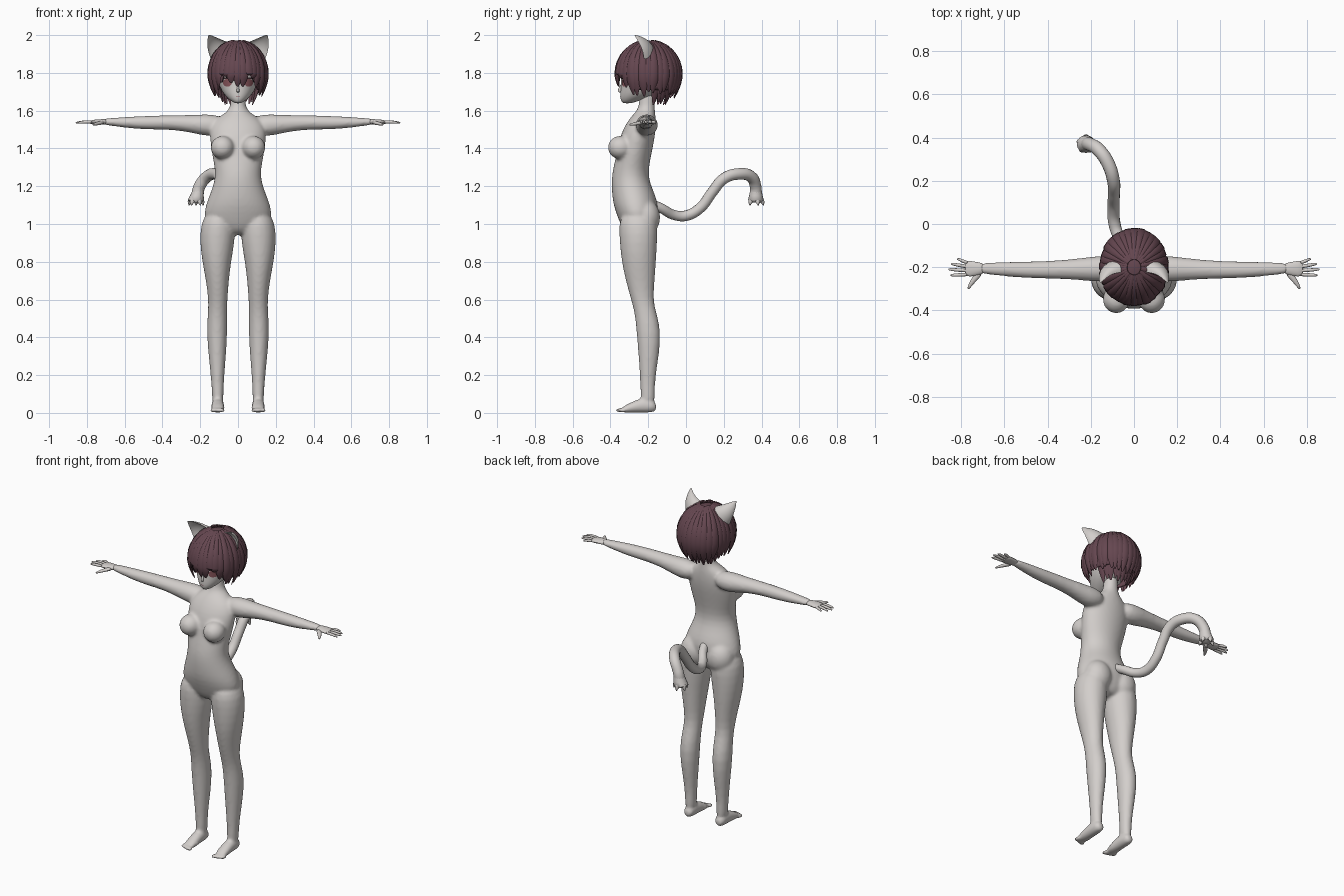
import bpy, bmesh, math, random
from mathutils import Vector, Matrix

random.seed(4)
if "Cube" in bpy.data.objects:
    bpy.data.objects.remove(bpy.data.objects["Cube"])
X, Y, Z = Vector((1, 0, 0)), Vector((0, 1, 0)), Vector((0, 0, 1))


def material(name, rgb):
    m = bpy.data.materials.new(name)
    m.use_nodes = True
    m.diffuse_color = (*rgb, 1)
    m.node_tree.nodes["Principled BSDF"].inputs["Base Color"].default_value = (*rgb, 1)
    return m


skin = material("pale skin", (0.65, 0.62, 0.60))
plum = material("plum hair", (0.13, 0.062, 0.08))
rose = material("rose iris", (0.27, 0.10, 0.115))
dark = material("dark lash", (0.05, 0.025, 0.03))


def skin_rings(bm, rings):
    """Bridge rings of points into a closed tube."""
    vs = [[bm.verts.new(p) for p in ring] for ring in rings]
    n = len(vs[0])
    for a, b in zip(vs, vs[1:]):
        for i in range(n):
            bm.faces.new((a[i], a[(i + 1) % n], b[(i + 1) % n], b[i]))
    bm.faces.new(vs[0][::-1])
    bm.faces.new(vs[-1])


def loft(bm, rings, u, v, n=20):
    """Ellipse rings (x, y, z, radius along u, radius along v)."""
    out = []
    for x, y, z, a, b in rings:
        c = Vector((x, y, z))
        angles = [math.tau * i / n for i in range(n)]
        out.append([c + u * a * math.cos(t) + v * b * math.sin(t) for t in angles])
    skin_rings(bm, out)


def blob(bm, centre, size):
    mat = Matrix.Translation(centre) @ Matrix.Diagonal((*size, 1))
    bmesh.ops.create_uvsphere(bm, u_segments=20, v_segments=12, radius=1, matrix=mat)


def finish(bm, name, mat, angle=60, subsurf=0):
    bmesh.ops.recalc_face_normals(bm, faces=bm.faces[:])
    me = bpy.data.meshes.new(name)
    bm.to_mesh(me)
    bm.free()
    me.materials.append(mat)
    ob = bpy.data.objects.new(name, me)
    bpy.context.collection.objects.link(ob)
    activate(ob)
    bpy.ops.object.shade_smooth_by_angle(angle=math.radians(angle))
    if subsurf:
        ob.modifiers.new("Subdivision", 'SUBSURF').levels = subsurf
        ob.modifiers[-1].render_levels = subsurf
    return ob


def activate(ob):
    bpy.ops.object.select_all(action='DESELECT')
    ob.select_set(True)
    bpy.context.view_layer.objects.active = ob


def mirror(ob):
    ob.modifiers.new("Mirror", 'MIRROR').use_mirror_merge = False


# Body: torso and neck (height, half width, front, back)
bm = bmesh.new()
torso = [(.94, .05, -.30, -.20), (.97, .13, -.335, -.17), (1.03, .186, -.36, -.155),
         (1.1, .172, -.385, -.145), (1.16, .148, -.392, -.165), (1.22, .126, -.395, -.192),
         (1.28, .119, -.39, -.20), (1.36, .137, -.37, -.185), (1.44, .148, -.355, -.168),
         (1.5, .15, -.335, -.16), (1.55, .125, -.305, -.16), (1.58, .08, -.28, -.162),
         (1.605, .045, -.255, -.165), (1.65, .039, -.247, -.165), (1.72, .039, -.247, -.16)]
loft(bm, [(0, (f + b) / 2, z, w, (b - f) / 2) for z, w, f, b in torso], X, Y, 28)

# Legs (height, inner, outer, front, back)
leg = [(1.06, .03, .17, -.34, -.17), (1.0, .012, .199, -.357, -.148), (.9, .017, .203, -.352, -.152),
       (.8, .036, .19, -.342, -.158), (.7, .048, .17, -.32, -.165), (.6, .056, .157, -.292, -.174),
       (.53, .057, .16, -.272, -.156), (.43, .056, .167, -.262, -.13), (.3, .063, .156, -.252, -.143),
       (.18, .074, .143, -.243, -.163), (.1, .076, .138, -.242, -.164), (.04, .078, .136, -.24, -.165)]
foot = [(-.155, .03, .02, .02), (-.18, .038, .034, .038), (-.24, .041, .034, .041),
        (-.29, .028, .036, .028), (-.34, .017, .038, .017)]
arm = [(.07, -.205, 1.525, .05, .045), (.15, -.208, 1.522, .062, .06), (.2, -.208, 1.526, .057, .054),
       (.3, -.21, 1.535, .046, .041), (.4, -.212, 1.538, .041, .038), (.5, -.212, 1.536, .039, .036),
       (.6, -.209, 1.538, .034, .029), (.68, -.206, 1.541, .027, .02), (.72, -.206, 1.541, .026, .016)]
for s in (-1, 1):
    loft(bm, [(s * (i + o) / 2, (f + b) / 2, z, (o - i) / 2, (b - f) / 2) for z, i, o, f, b in leg], X, Y)
    loft(bm, [(s * .107, y, z, a, b) for y, z, a, b in foot], X, Z)
    loft(bm, [(s * x, y, z, a, b) for x, y, z, a, b in arm], Y, Z)
    for k in range(5):
        blob(bm, (s * (.079 + .015 * k), -.355 + .005 * k, .014), (.009, .022, .013))
    blob(bm, (s * .082, -.348, 1.405), (.064, .067, .062))
    blob(bm, (s * .088, -.215, 1.035), (.085, .08, .095))
body = finish(bm, "body", skin, subsurf=1)
rm = body.modifiers.new("Remesh", 'REMESH')
rm.mode, rm.voxel_size, rm.use_smooth_shade = 'VOXEL', .009, True
sm = body.modifiers.new("Smooth", 'SMOOTH')
sm.factor, sm.iterations = .5, 7
activate(body)
bpy.ops.object.convert(target='MESH')
body = bpy.context.object
if not body.data.materials:
    body.data.materials.append(skin)

# Hands: palm, four fingers and thumb
bm = bmesh.new()
loft(bm, [(.69, -.206, 1.541, .024, .015), (.72, -.207, 1.541, .031, .015),
          (.76, -.207, 1.54, .039, .013), (.785, -.206, 1.538, .036, .01)], Y, Z, 12)
tips = [(.82, -.163), (.848, -.185), (.86, -.21), (.85, -.237)]
for k, (x, y) in enumerate(tips):
    y0 = -.18 - .018 * k
    loft(bm, [(.765, y0, 1.54, .0095, .0095), ((x + .77) / 2, (y + y0) / 2, 1.541, .009, .009),
              (x - .01, y, 1.537, .0075, .007), (x, y, 1.535, .003, .003)], Y, Z, 8)
loft(bm, [(.71, -.222, 1.538, .018, .012), (.74, -.255, 1.533, .014, .011),
          (.76, -.285, 1.528, .01, .008), (.769, -.302, 1.525, .004, .004)], (X + Y).normalized(), Z, 8)
mirror(finish(bm, "hands", skin, subsurf=1))

# Head (height, half width, front, back) and nose
bm = bmesh.new()
head_rings = [(1.638, .016, -.335, -.29), (1.655, .042, -.346, -.24), (1.68, .07, -.349, -.17),
              (1.71, .09, -.347, -.12), (1.75, .106, -.343, -.09), (1.8, .118, -.35, -.07),
              (1.86, .118, -.345, -.07), (1.92, .085, -.30, -.11), (1.945, .03, -.24, -.17)]
loft(bm, [(0, (f + b) / 2, z, w, (b - f) / 2) for z, w, f, b in head_rings], X, Y, 24)
loft(bm, [(0, -.341, 1.745, .005, .004), (0, -.35, 1.715, .007, .009),
          (0, -.353, 1.703, .009, .012), (0, -.345, 1.694, .006, .005)], X, Y, 8)
head = finish(bm, "head", skin, subsurf=1)


# Eyes and lashes: thin plates laid on the face
def face_plate(name, mat, x, z, w, h, offset):
    bm = bmesh.new()
    bmesh.ops.create_grid(bm, x_segments=8, y_segments=8, size=1)
    for v in bm.verts:
        p, q = v.co.x, v.co.y
        v.co = (x + w * p * math.sqrt(1 - q * q / 2), -.5, z + h * q * math.sqrt(1 - p * p / 2))
    ob = finish(bm, name, mat)
    sw = ob.modifiers.new("Wrap", 'SHRINKWRAP')
    sw.target, sw.wrap_method, sw.offset = head, 'PROJECT', offset
    sw.use_project_y, sw.use_positive_direction, sw.use_negative_direction = True, True, False
    mirror(ob)


face_plate("irises", rose, .056, 1.748, .023, .021, .003)
face_plate("lashes", dark, .057, 1.771, .029, .004, .004)
face_plate("mouth", rose, 0, 1.673, .012, .0015, .002)


# Hair: point on the hairstyle at angle a from the front, t from crown to tip
def hair_point(a, t, zend, k=1.0):
    if t < .6:
        phi = t / .6 * math.pi / 2
        r, z = math.sin(phi), 1.8 + .172 * k * math.cos(phi)
    else:
        z = 1.8 + (zend - 1.8) * (t - .6) / .4
        r = 1 - .16 * ((1.8 - z) / .12) ** 2
    return Vector((.15 * k * r * math.sin(a), -.2 - .17 * k * r * math.cos(a), z))


def hem(a):
    """Tip height of the hair around the head."""
    d = abs(math.degrees(math.remainder(a, math.tau)))
    for limit, z in ((12, 1.735), (34, 1.778), (48, 1.73), (85, 1.672), (130, 1.69)):
        if d < limit:
            return z
    return 1.675


def lock(bm, a, zend, width, k=1.0, steps=12):
    rings = []
    side = Vector((math.cos(a), math.sin(a), 0))
    twist = random.uniform(-.07, .07)
    for i in range(steps + 1):
        t = .08 + .92 * i / steps
        p = hair_point(a + twist * t * t, t, zend, k)
        out = Vector((p.x, p.y + .2, (p.z - 1.8) if p.z > 1.8 else 0)).normalized()
        w = width * min(1, .15 + 1.5 * t) * min(1, (1.02 - t) / .3) ** .7
        th = .012 * w / width
        rings.append([p + side * w * math.cos(q) + out * th * math.sin(q)
                      for q in (math.tau * j / 6 for j in range(6))])
    skin_rings(bm, rings)


bm = bmesh.new()
N, M = 48, 12
cap = [[bm.verts.new(hair_point(math.tau * i / N, .01 + .99 * j / M, max(1.69, hem(math.tau * i / N)) + .02, .95))
        for i in range(N)] for j in range(M + 1)]
for a, b in zip(cap, cap[1:]):
    for i in range(N):
        bm.faces.new((a[i], a[(i + 1) % N], b[(i + 1) % N], b[i]))
bm.faces.new(cap[0])
finish(bm, "hair_cap", plum).modifiers.new("Solidify", 'SOLIDIFY').thickness = .006

bm = bmesh.new()
count = 32
for i in range(count):
    a = math.tau * i / count
    lock(bm, a, hem(a) + random.uniform(-.012, .012), .027, random.uniform(.985, 1.025))
for i in range(11):
    a = math.radians(110 + 14 * i)
    lock(bm, a, 1.63 + random.uniform(0, .02), .03, .78)
finish(bm, "hair_locks", plum, 45)

# Cat ears: hollow cones opening forward
bm = bmesh.new()
base, tip = Vector((.093, -.222, 1.912)), Vector((.156, -.272, 2.0))
u, v = Vector((.047, 0, -.045)), Vector((0, .052, .012))
rings = []
for k in range(8):
    t = k / 7
    c = base.lerp(tip, t) + Vector((.008, .012, 0)) * math.sin(math.pi * t)
    f = (1 - t) ** .8 + .02
    rings.append([c + f * (u * math.cos(q) + v * (math.sin(q) if math.sin(q) > 0 else -.65 * math.sin(q)))
                  for q in (math.tau * i / 20 for i in range(20))])
skin_rings(bm, rings)
mirror(finish(bm, "cat_ears", skin, 50))

# Tail: tapered curve
path = [(0, -.2, 1.12, .8), (-.025, -.13, 1.083, .9), (-.07, -.06, 1.047, .95), (-.09, 0, 1.044, 1),
        (-.095, .075, 1.085, 1), (-.093, .14, 1.17, 1), (-.095, .2, 1.24, 1.05), (-.12, .28, 1.265, 1.1),
        (-.165, .345, 1.25, 1.1), (-.203, .368, 1.2, 1.1), (-.217, .37, 1.15, 1.15)]
cu = bpy.data.curves.new("tail", 'CURVE')
cu.dimensions, cu.bevel_depth, cu.bevel_resolution, cu.use_fill_caps = '3D', .028, 5, True
sp = cu.splines.new('BEZIER')
sp.bezier_points.add(len(path) - 1)
for bp, (x, y, z, r) in zip(sp.bezier_points, path):
    bp.co, bp.radius = (x, y, z), r
    bp.handle_left_type = bp.handle_right_type = 'AUTO'
cu.materials.append(skin)
tail = bpy.data.objects.new("tail", cu)
bpy.context.collection.objects.link(tail)
activate(tail)
bpy.ops.object.convert(target='MESH')
bpy.ops.object.shade_smooth_by_angle(angle=math.radians(60))

# Tail paw: flared end with pointed toes
bm = bmesh.new()
loft(bm, [(-.21, .37, 1.18, .03, .03), (-.218, .37, 1.15, .036, .036),
          (-.222, .37, 1.128, .043, .041), (-.223, .37, 1.115, .032, .032)], X, Y, 16)
for k in range(5):
    q = math.tau * k / 5 + .3
    dx, dy = math.cos(q), math.sin(q)
    loft(bm, [(-.222 + r * dx, .37 + r * dy, z, w, w)
              for r, z, w in ((.024, 1.135, .016), (.033, 1.118, .013), (.04, 1.098, .002))], X, Y, 8)
finish(bm, "tail_paw", skin, 50)
